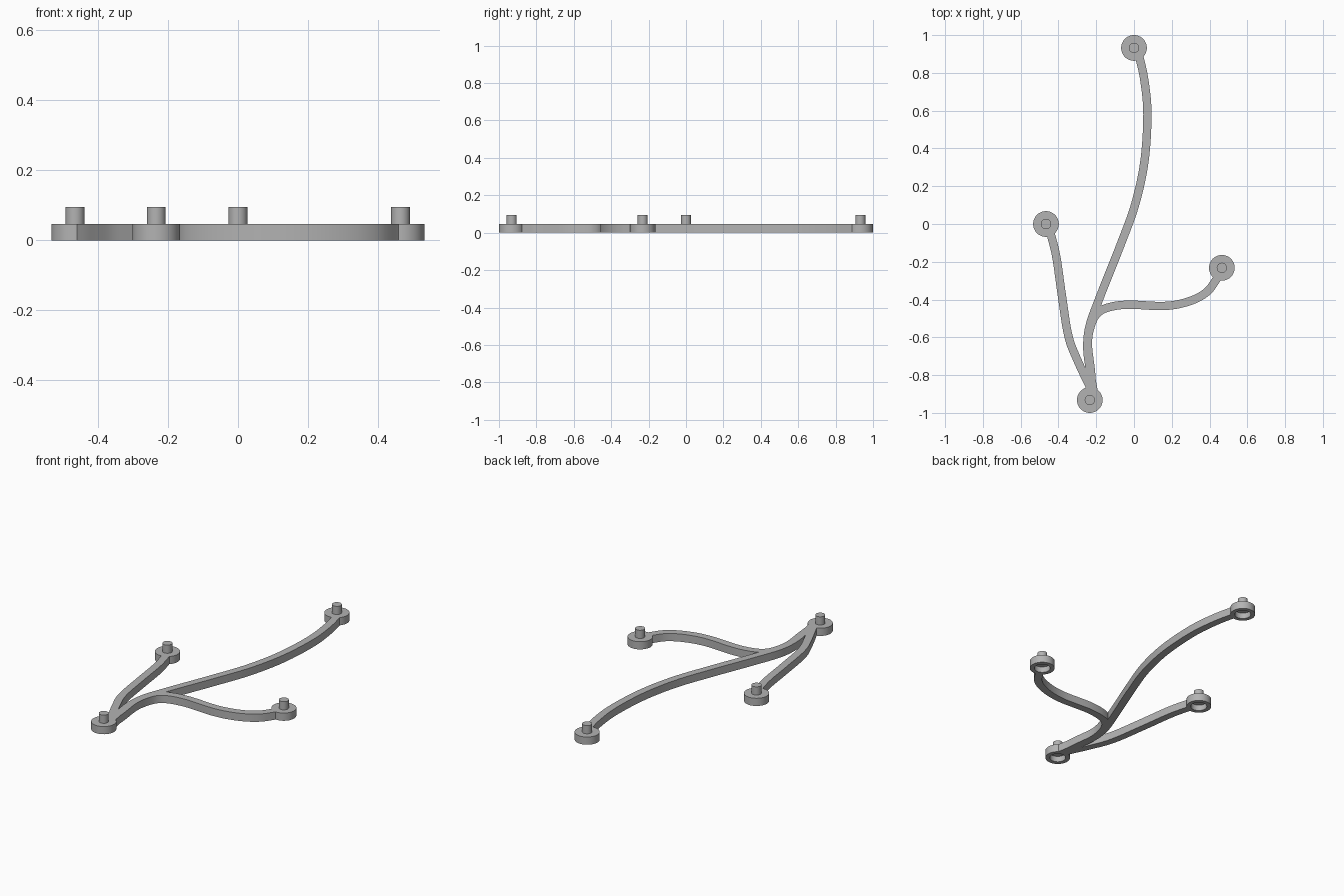
import bpy, bmesh
from math import pi
from mathutils import Vector

if "Cube" in bpy.data.objects:
    bpy.data.objects.remove(bpy.data.objects["Cube"])

HEIGHT, ARM_WIDTH = 0.046, 0.044
PAD_R, PEG_R, SOCKET_R = 0.068, 0.027, 0.044

grey = bpy.data.materials.new("light grey plastic")
grey.use_nodes = True
grey.diffuse_color = (0.45, 0.45, 0.45, 1)
grey.node_tree.nodes["Principled BSDF"].inputs["Base Color"].default_value = grey.diffuse_color


def cylinder(name, centre, radius, z0, z1):
    bpy.ops.mesh.primitive_cylinder_add(vertices=48, radius=radius, depth=z1 - z0,
                                        location=(*centre, (z0 + z1) / 2))
    ob = bpy.context.object
    ob.name = name
    ob.data.materials.append(grey)
    return ob


def spline(points, steps=8):
    """Smooth path through the points, open at both ends."""
    p = [Vector(q) for q in points]
    p = [2 * p[0] - p[1]] + p + [2 * p[-1] - p[-2]]
    path = []
    for a, b, c, d in zip(p, p[1:], p[2:], p[3:]):
        for i in range(steps):
            t = i / steps
            path.append(0.5 * (2 * b + (c - a) * t + (2 * a - 5 * b + 4 * c - d) * t * t
                               + (3 * b - a - 3 * c + d) * t ** 3))
    return path + [p[-2]]


def arm(name, points):
    """Flat ribbon along a path, extruded to full height."""
    path = spline(points)
    bm = bmesh.new()
    rows = []
    for i, p in enumerate(path):
        d = (path[min(i + 1, len(path) - 1)] - path[max(i - 1, 0)]).normalized()
        side = Vector((-d.y, d.x)) * ARM_WIDTH / 2
        rows.append([bm.verts.new((*(p + s * side), 0)) for s in (1, -1)])
    for (a, b), (c, d) in zip(rows, rows[1:]):
        bm.faces.new((a, b, d, c))
    top = bmesh.ops.extrude_face_region(bm, geom=bm.faces[:])["geom"]
    bmesh.ops.translate(bm, vec=(0, 0, HEIGHT),
                        verts=[v for v in top if isinstance(v, bmesh.types.BMVert)])
    bmesh.ops.recalc_face_normals(bm, faces=bm.faces[:])
    mesh = bpy.data.meshes.new(name)
    bm.to_mesh(mesh)
    bm.free()
    mesh.materials.append(grey)
    ob = bpy.data.objects.new(name, mesh)
    bpy.context.collection.objects.link(ob)
    return ob


def combine(target, other, operation):
    bpy.context.view_layer.objects.active = target
    mod = target.modifiers.new(operation.lower(), "BOOLEAN")
    mod.object, mod.operation, mod.solver = other, operation, "EXACT"
    bpy.ops.object.modifier_apply(modifier=mod.name)
    bpy.data.objects.remove(other)


# Curved arms, all meeting at the front pad
frame = arm("branching_frame", [(-0.213, -0.89), (-0.232, -0.78), (-0.247, -0.66), (-0.235, -0.54),
                                (-0.178, -0.38), (-0.075, -0.12), (0.005, 0.1), (0.055, 0.33),
                                (0.071, 0.58), (0.055, 0.76), (0.025, 0.9)])
left_arm = arm("left_arm", [(-0.222, -0.89), (-0.228, -0.78), (-0.244, -0.64), (-0.232, -0.55),
                            (-0.2, -0.48), (-0.14, -0.443), (-0.03, -0.427), (0.16, -0.434),
                            (0.29, -0.41), (0.385, -0.36), (0.446, -0.28)])
right_arm = arm("right_arm", [(-0.225, -0.88), (-0.3, -0.72), (-0.348, -0.59), (-0.383, -0.37),
                              (-0.412, -0.17), (-0.447, -0.03)])
for part in (left_arm, right_arm):
    combine(frame, part, "UNION")

# Round end pads, each with a socket below and a peg on top
ends = {"back": (0, 0.932), "right": (-0.466, 0), "left": (0.465, -0.232), "front": (-0.234, -0.932)}
for side, centre in ends.items():
    combine(frame, cylinder("pad", centre, PAD_R, 0, HEIGHT), "UNION")
    combine(frame, cylinder("socket", centre, SOCKET_R, -0.02, 0.034), "DIFFERENCE")
for side, centre in ends.items():
    cylinder(side + "_peg", centre, PEG_R, HEIGHT - 0.004, 0.095)

# Smooth round walls, sharp rims
bpy.ops.object.select_all(action="DESELECT")
for ob in bpy.context.scene.objects:
    if ob.type == "MESH":
        ob.select_set(True)
        bpy.context.view_layer.objects.active = ob
bpy.ops.object.shade_smooth_by_angle(angle=pi / 6)
